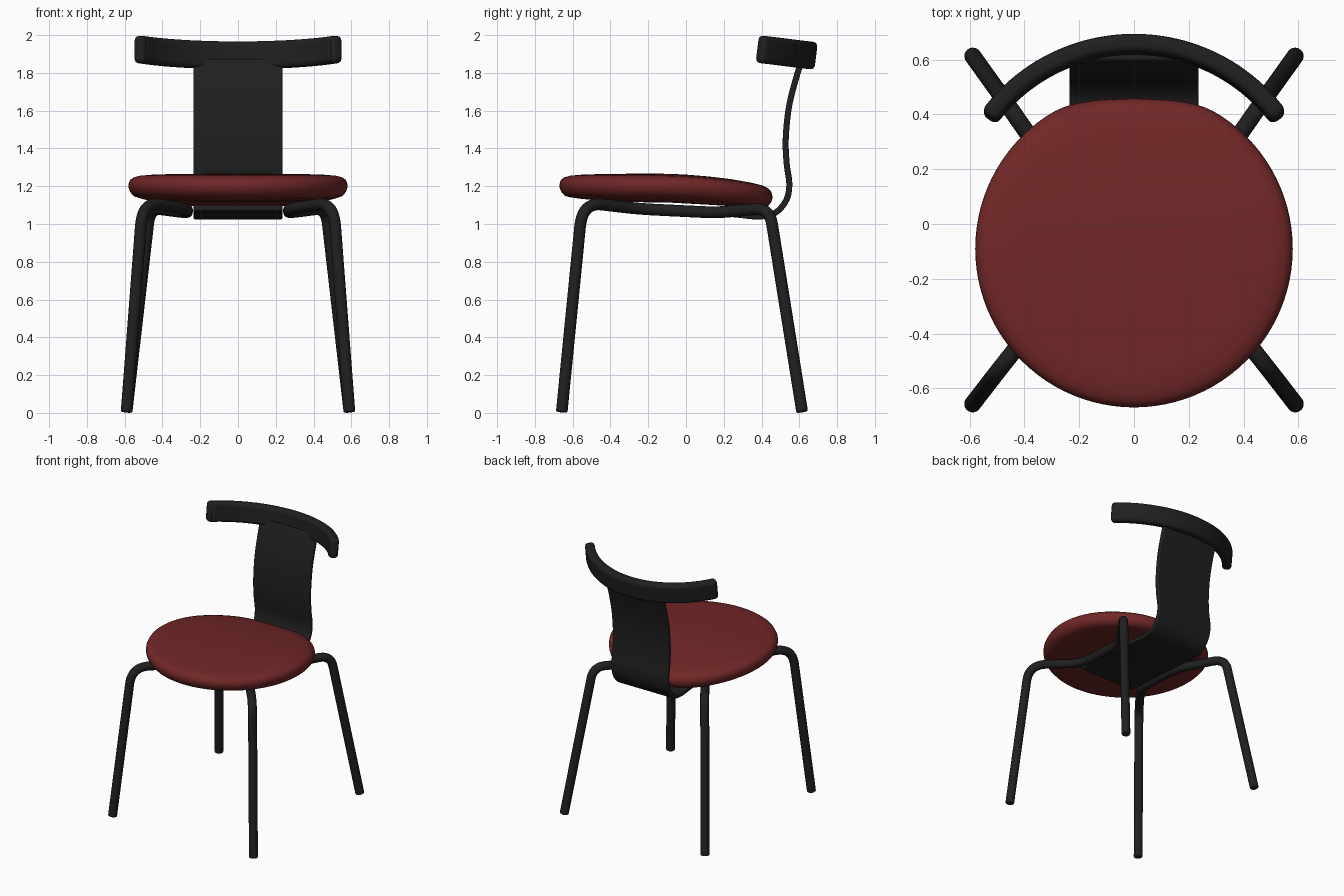
import bpy, bmesh, math
from mathutils import Vector

if "Cube" in bpy.data.objects:
    bpy.data.objects.remove(bpy.data.objects["Cube"])


def material(name, rgb):
    m = bpy.data.materials.new(name)
    m.diffuse_color = (*rgb, 1)
    m.use_nodes = True
    m.node_tree.nodes["Principled BSDF"].inputs["Base Color"].default_value = m.diffuse_color
    return m


BLACK = material("black", (0.014, 0.014, 0.014))
RED = material("dark red", (0.165, 0.02, 0.02))


def loft(name, rings, mat, bevel=0.0, angle=40):
    """Join equal-sized rings of points into a capped, smooth-shaded solid."""
    bm = bmesh.new()
    vs = [[bm.verts.new(p) for p in ring] for ring in rings]
    n = len(vs[0])
    for a, b in zip(vs, vs[1:]):
        for i in range(n):
            j = (i + 1) % n
            bm.faces.new((a[i], a[j], b[j], b[i]))
    bm.faces.new(vs[0])
    bm.faces.new(vs[-1])
    bmesh.ops.recalc_face_normals(bm, faces=bm.faces)
    me = bpy.data.meshes.new(name)
    bm.to_mesh(me)
    bm.free()
    me.materials.append(mat)
    ob = bpy.data.objects.new(name, me)
    bpy.context.collection.objects.link(ob)
    if bevel:
        mod = ob.modifiers.new("rounded edges", 'BEVEL')
        mod.width, mod.segments = bevel, 4
        mod.limit_method, mod.angle_limit = 'ANGLE', math.radians(40)
    bpy.ops.object.select_all(action='DESELECT')
    ob.select_set(True)
    bpy.context.view_layer.objects.active = ob
    bpy.ops.object.shade_smooth_by_angle(angle=math.radians(angle))
    return ob


def fillet(points, radii, steps=10):
    """Round the inner corners of a polyline."""
    pts = [Vector(p) for p in points]
    out = [pts[0]]
    for a, p, b, r in zip(pts, pts[1:], pts[2:], radii):
        s, e = p + (a - p).normalized() * r, p + (b - p).normalized() * r
        for k in range(steps + 1):
            t = k / steps
            out.append(s * (1 - t) ** 2 + p * 2 * t * (1 - t) + e * t * t)
    return out + [pts[-1]]


def tube(name, path, radius, mat, sides=20):
    """Round tube along a path, with slightly rounded ends."""
    rings, n = [], len(path)
    normal = None
    for i, p in enumerate(path):
        d = (path[min(i + 1, n - 1)] - path[max(i - 1, 0)]).normalized()
        if normal is None:
            normal = d.orthogonal()
        normal = (normal - d * normal.dot(d)).normalized()
        side = d.cross(normal)
        rings.append([p + (normal * math.cos(a) + side * math.sin(a)) * radius
                      for a in (2 * math.pi * k / sides for k in range(sides))])
    return loft(name, rings, mat, bevel=0.008)


def spline(pts, steps=6):
    """Catmull-Rom curve through the points."""
    v = [Vector(p) for p in pts]
    v = [2 * v[0] - v[1]] + v + [2 * v[-1] - v[-2]]
    out = []
    for a, b, c, d in zip(v, v[1:], v[2:], v[3:]):
        for k in range(steps):
            t = k / steps
            out.append(0.5 * (2 * b + (c - a) * t + (2 * a - 5 * b + 4 * c - d) * t * t
                              + (3 * b - a - 3 * c + d) * t ** 3))
    return out + [v[-2]]


# Seat: round cushion, flattened and drooping at the back
def seat_ring(scale, dz, n=96):
    ring = []
    for k in range(n):
        a = 2 * math.pi * k / n
        x, y = 0.58 * math.cos(a), -0.09 + 0.58 * math.sin(a)
        h = max(0.06 - abs(y - 0.462), 0) / 0.06
        y = min(y, 0.462) - h * h * 0.015
        x, y = x * scale, -0.09 + (y + 0.09) * scale
        droop = 0.06 * (max(y + 0.2, 0) / 0.65) ** 2
        ring.append((x, y, 1.2 - droop + dz))
    return ring


seat_profile = [(0.02, -0.085), (0.35, -0.084), (0.6, -0.078), (0.8, -0.067), (0.91, -0.058),
                (0.955, -0.049), (0.983, -0.03), (0.997, -0.01), (1, 0.005), (0.996, 0.02),
                (0.983, 0.035), (0.955, 0.047), (0.9, 0.056), (0.8, 0.061), (0.6, 0.065),
                (0.4, 0.066), (0.2, 0.067), (0.02, 0.067)]
loft("seat", [seat_ring(s, z) for s, z in seat_profile], RED, angle=60)

# Leg frames: one bent tube per side forms a front leg, under-seat bar and back leg
for label, s in (("right", 1), ("left", -1)):
    path = fillet([(s * 0.59, -0.658, 0.004), (s * 0.505, -0.548, 1.115), (s * 0.27, -0.25, 1.08),
                   (s * 0.27, 0.16, 1.06), (s * 0.466, 0.442, 1.085), (s * 0.59, 0.615, 0.005)],
                  [0.13, 0.1, 0.08, 0.09])
    tube(label + "_leg_frame", path, 0.031, BLACK)

# Back panel: bent strip running from under the seat up to the top rail
profile = spline([(-0.3, 1.085), (0, 1.072), (0.25, 1.052), (0.38, 1.04), (0.47, 1.058),
                  (0.53, 1.125), (0.547, 1.21), (0.533, 1.32), (0.528, 1.45),
                  (0.545, 1.62), (0.585, 1.78), (0.615, 1.87)])
rings = []
for i, p in enumerate(profile):
    d = (profile[min(i + 1, len(profile) - 1)] - profile[max(i - 1, 0)]).normalized()
    nrm = Vector((-d.y, d.x)) * 0.016
    a, b = p + nrm, p - nrm
    rings.append([(-0.235, *a), (0.235, *a), (0.235, *b), (-0.235, *b)])
loft("back_panel", rings, BLACK, bevel=0.008)

# Top rail: curved bar, tipped backwards
tilt = math.radians(7)
rings = []
for k in range(49):
    a = math.radians(-54 + 108 * k / 48)
    ring = []
    for r, h in ((0.622, -0.073), (0.689, -0.073), (0.689, 0.073), (0.622, 0.073)):
        y = r * math.cos(a) - 0.655
        ring.append((r * math.sin(a), 0.655 + y * math.cos(tilt) + h * math.sin(tilt),
                     1.893 - y * math.sin(tilt) + h * math.cos(tilt)))
    rings.append(ring)
loft("top_rail", rings, BLACK, bevel=0.026)
